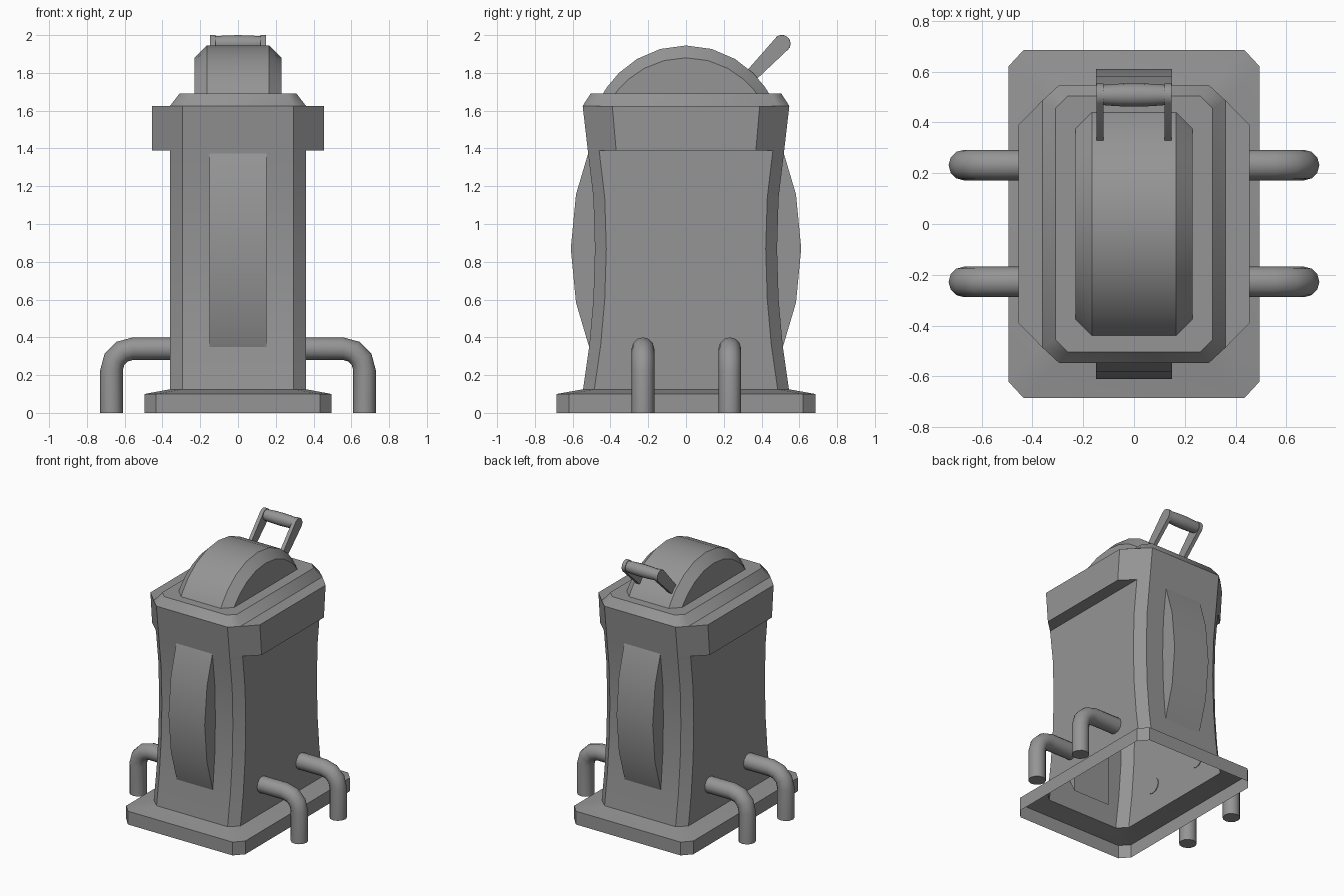
import bpy
import bmesh
from math import sin, cos, pi, radians, sqrt

if "Cube" in bpy.data.objects:
    bpy.data.objects.remove(bpy.data.objects["Cube"])

GREY = (0.3, 0.3, 0.3, 1)
mat = bpy.data.materials.new("plain grey")
mat.use_nodes = True
mat.diffuse_color = GREY
mat.node_tree.nodes["Principled BSDF"].inputs["Base Color"].default_value = GREY


def loft(name, rings, cap_start=True, cap_end=True):
    """Skin a list of closed rings, with optional end caps."""
    bm = bmesh.new()
    loops = [[bm.verts.new(p) for p in ring] for ring in rings]
    n = len(loops[0])
    for a, b in zip(loops, loops[1:]):
        for i in range(n):
            j = (i + 1) % n
            bm.faces.new((a[i], a[j], b[j], b[i]))
    if cap_start:
        bm.faces.new(loops[0])
    if cap_end:
        bm.faces.new(loops[-1])
    bmesh.ops.recalc_face_normals(bm, faces=bm.faces)
    mesh = bpy.data.meshes.new(name)
    bm.to_mesh(mesh)
    bm.free()
    mesh.materials.append(mat)
    obj = bpy.data.objects.new(name, mesh)
    bpy.context.collection.objects.link(obj)
    bpy.ops.object.select_all(action="DESELECT")
    obj.select_set(True)
    bpy.context.view_layer.objects.active = obj
    bpy.ops.object.shade_smooth_by_angle(angle=radians(36))
    return obj


def octagon(hx, hy, cx, cy, z):
    """Rectangle with cut corners: half sizes hx, hy and corner cuts at cx, cy."""
    quarter = [(hx, cy), (cx, hy)]
    pts = quarter + [(-x, y) for x, y in reversed(quarter)]
    pts += [(-x, -y) for x, y in pts]
    return [(x, y, z) for x, y in pts]


def plate(name, profile, x0, x1):
    """Extrude a (y, z) outline along x."""
    return loft(name, [[(x, y, z) for y, z in profile] for x in (x0, x1)])


# Hollow shell: flared foot, waisted body, side overhangs and bevelled rim
MID = 0.87
rings = [octagon(0.495, 0.685, 0.435, 0.62, z) for z in (0, 0.1)]
for z in (0.125, 0.36, 0.6, MID, 1.14, 1.39):
    y = 0.482 + 0.063 * ((z - MID) / 0.745) ** 2
    if z == 1.39:
        y = 0.52
    rings.append(octagon(0.36, y, 0.295, y - 0.06, z))
rings += [
    octagon(0.455, 0.52, 0.295, 0.37, 1.39),
    octagon(0.455, 0.547, 0.295, 0.39, 1.625),
    octagon(0.36, 0.547, 0.295, 0.487, 1.625),
    octagon(0.31, 0.505, 0.26, 0.455, 1.69),
]
loft("body_shell", rings, cap_start=False)


# Domed lid with bevelled side edges
def dome_arc(x, half, rise):
    r = (half ** 2 + rise ** 2) / (2 * rise)
    ys = [-half * cos(pi * i / 10) for i in range(11)]
    return [(x, y, 1.69 + rise - r + sqrt(r * r - y * y)) for y in ys]


loft("domed_lid", [dome_arc(-0.23, 0.375, 0.19), dome_arc(-0.165, 0.44, 0.255),
                   dome_arc(0.165, 0.44, 0.255), dome_arc(0.23, 0.375, 0.19)])

# Curved bulges on front and back
for side, label in ((-1, "front"), (1, "back")):
    arc = [(side * (0.61 - 1.5 * (1 - cos(a))), MID + 1.5 * sin(a))
           for a in (radians(11 * i) for i in range(-2, 3))]
    tips = [(side * 0.45, MID + 0.66), (side * 0.45, MID - 0.66)]
    plate(label + "_bulge", arc + tips, -0.15, 0.15)

# Bent side pipes
R, BEND = 0.06, 0.115
for side, label in ((1, "left"), (-1, "right")):
    for y0, place in ((-0.228, "front"), (0.232, "back")):
        stations = [(0.355, 0.34, 0)]
        for i in range(4):
            t = radians(30 * i)
            stations.append((0.555 + BEND * sin(t), 0.225 + BEND * cos(t), t))
        stations.append((0.67, 0, pi / 2))
        rings = []
        for cx, cz, t in stations:
            rings.append([(side * (cx + R * cos(a) * sin(t)), y0 + R * sin(a),
                           cz + R * cos(a) * cos(t))
                          for a in (2 * pi * k / 12 for k in range(12))])
        loft(f"{place}_{label}_pipe", rings)

# Lid handle: two tapered arms with rounded tips, and a barrel grip
GY, GZ, TIP = 0.508, 1.955, 0.045
tip = [(GY + TIP * cos(a), GZ + TIP * sin(a))
       for a in (radians(-45 + 22.5 * i) for i in range(9))]
arm = tip + [(0.29, 1.775), (0.335, 1.73)]
for side, label in ((1, "left"), (-1, "right")):
    plate(label + "_handle_arm", arm, side * 0.12, side * 0.148)
grip = []
for x in (-0.12, -0.07, 0, 0.07, 0.12):
    r = 0.046 - 0.006 * (x / 0.12) ** 2
    grip.append([(x, GY + r * cos(a), GZ + r * sin(a))
                 for a in (2 * pi * k / 14 for k in range(14))])
loft("handle_grip", grip)
